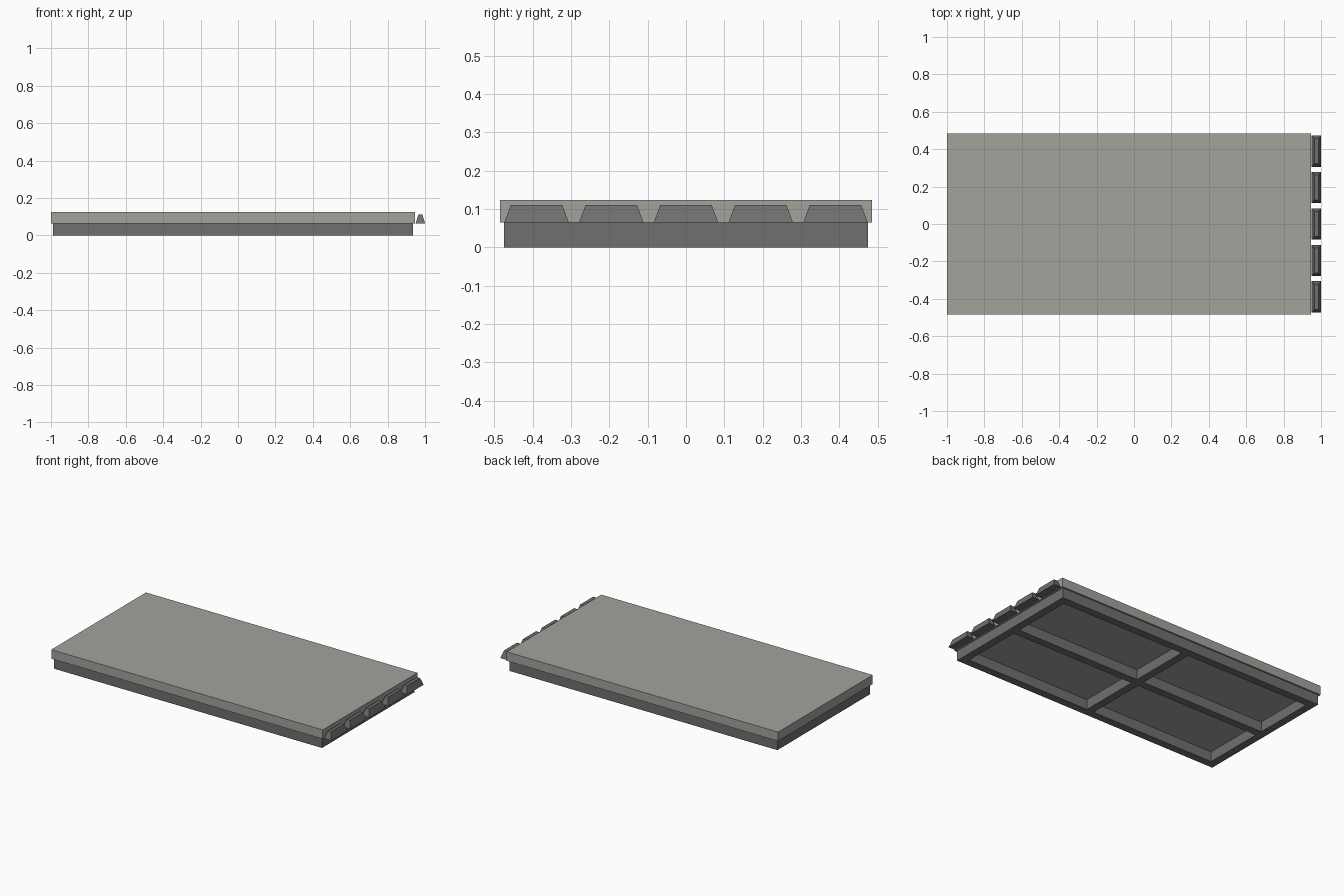
import bpy, bmesh

cube = bpy.data.objects.get("Cube")
if cube:
    bpy.data.objects.remove(cube)


def material(name, rgb):
    m = bpy.data.materials.new(name)
    m.use_nodes = True
    m.diffuse_color = (*rgb, 1)
    m.node_tree.nodes["Principled BSDF"].inputs["Base Color"].default_value = (*rgb, 1)
    return m


stone = material("warm grey concrete", (0.37, 0.36, 0.335))
steel = material("dark grey steel", (0.16, 0.16, 0.165))


def block(name, lo, hi, mat, taper=(0, 0)):
    """Box from corner lo to corner hi, with the top drawn in by taper."""
    bm = bmesh.new()
    bmesh.ops.create_cube(bm, size=1)
    for v in bm.verts:
        top = v.co.z > 0
        for i in range(3):
            side = 1 if v.co[i] > 0 else -1
            v.co[i] = hi[i] if side > 0 else lo[i]
            if top and i < 2:
                v.co[i] -= side * taper[i]
    mesh = bpy.data.meshes.new(name)
    bm.to_mesh(mesh)
    bm.free()
    mesh.materials.append(mat)
    ob = bpy.data.objects.new(name, mesh)
    bpy.context.collection.objects.link(ob)
    return ob


# Top slab
Z = 0.065
block("slab", (-1, -0.485, Z), (0.947, 0.485, 0.124), stone)

# Supporting frame: a grid of bars with four open bays beneath the slab
X0, X1, Y, W = -0.988, 0.935, 0.475, 0.05
mid = (X0 + X1) / 2
def frame():
    xs = [X0, X0 + W, mid - W / 2, mid + W / 2, X1 - W, X1]
    ys = [-Y, W - Y, -W / 2, W / 2, Y - W, Y]
    bm = bmesh.new()
    grid = [[bm.verts.new((x, y, 0)) for y in ys] for x in xs]
    for i in range(5):
        for j in range(5):
            if i % 2 == 0 or j % 2 == 0:
                bm.faces.new((grid[i][j], grid[i + 1][j],
                              grid[i + 1][j + 1], grid[i][j + 1]))
    result = bmesh.ops.extrude_face_region(bm, geom=bm.faces[:])
    for v in result["geom"]:
        if isinstance(v, bmesh.types.BMVert):
            v.co.z = Z
    bmesh.ops.recalc_face_normals(bm, faces=bm.faces[:])
    # Merge the flat grid faces into single clean surfaces
    bmesh.ops.dissolve_limit(bm, angle_limit=0.01, verts=bm.verts[:], edges=bm.edges[:])
    mesh = bpy.data.meshes.new("support_frame")
    bm.to_mesh(mesh)
    bm.free()
    mesh.materials.append(steel)
    bpy.context.collection.objects.link(bpy.data.objects.new("support_frame", mesh))


frame()

# Row of tapered teeth along the end
for n in range(5):
    y = (n - 2) * 0.195
    block(f"tooth_{n + 1}", (0.95, y - 0.084, Z), (1, y + 0.084, 0.111),
          steel, (0.014, 0.017))
